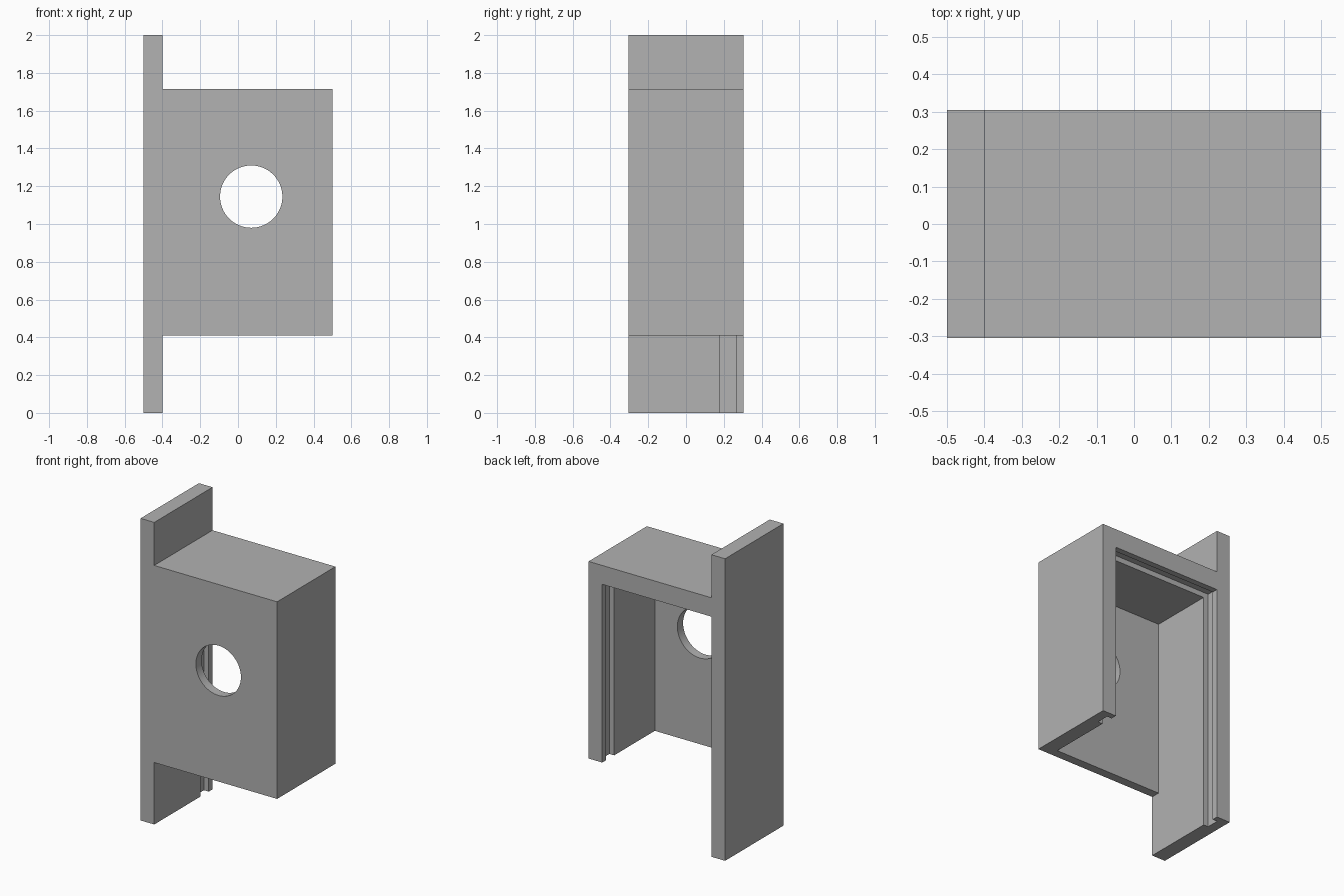
import bpy
import bmesh
from math import radians
from mathutils import Matrix, Vector

if "Cube" in bpy.data.objects:
    bpy.data.objects.remove(bpy.data.objects["Cube"], do_unlink=True)

HALF_DEPTH = 0.305
TOP, BOTTOM = 1.715, 0.41      # outer height limits of the box
WALL = 0.4                     # inner side wall position
CEILING = 1.59
FRONT_WALL = 0.06
GROOVE_DEPTH = 0.035

grey = bpy.data.materials.new("plain grey")
grey.use_nodes = True
colour = (0.445, 0.445, 0.445, 1)
grey.diffuse_color = colour
grey.node_tree.nodes["Principled BSDF"].inputs["Base Color"].default_value = colour


def finish(name, bm):
    bmesh.ops.recalc_face_normals(bm, faces=bm.faces)
    mesh = bpy.data.meshes.new(name)
    bm.to_mesh(mesh)
    bm.free()
    mesh.materials.append(grey)
    obj = bpy.data.objects.new(name, mesh)
    bpy.context.collection.objects.link(obj)
    return obj


def box(name, low, high):
    low, high = Vector(low), Vector(high)
    bm = bmesh.new()
    bmesh.ops.create_cube(bm, size=1)
    for v in bm.verts:
        v.co = [high[i] if v.co[i] > 0 else low[i] for i in range(3)]
    return finish(name, bm)


def cylinder(name, centre, radius, length):
    bm = bmesh.new()
    bmesh.ops.create_cone(
        bm, cap_ends=True, segments=64, radius1=radius, radius2=radius, depth=length,
        matrix=Matrix.Translation(centre) @ Matrix.Rotation(radians(90), 4, "X"))
    return finish(name, bm)


def cut(target, cutter):
    cutter.hide_render = True
    mod = target.modifiers.new("cut", "BOOLEAN")
    mod.operation = "DIFFERENCE"
    mod.solver = "EXACT"
    mod.object = cutter
    bpy.context.view_layer.objects.active = target
    bpy.ops.object.modifier_apply(modifier=mod.name)
    bpy.data.objects.remove(cutter, do_unlink=True)


# Housing with tall mounting plate: front outline pushed back to full depth
outline = [(-0.5, 0), (-WALL, 0), (-WALL, BOTTOM), (0.5, BOTTOM),
           (0.5, TOP), (-WALL, TOP), (-WALL, 2), (-0.5, 2)]
bm = bmesh.new()
face = bm.faces.new([bm.verts.new((x, -HALF_DEPTH, z)) for x, z in outline])
pushed = bmesh.ops.extrude_face_region(bm, geom=[face])["geom"]
bmesh.ops.translate(bm, vec=(0, 2 * HALF_DEPTH, 0),
                    verts=[g for g in pushed if isinstance(g, bmesh.types.BMVert)])
housing = finish("box_housing", bm)

# Cavity open at the back and below
cut(housing, box("cavity_cutter", (-WALL, FRONT_WALL - HALF_DEPTH, -0.1),
                 (WALL, 0.5, CEILING)))

# Sliding panel groove around both sides and the ceiling
reach = WALL + GROOVE_DEPTH
cut(housing, box("groove_cutter", (-reach, 0.18, -0.2),
                 (reach, 0.265, CEILING + GROOVE_DEPTH)))

# Round entrance hole
cut(housing, cylinder("hole_cutter", (0.07, -HALF_DEPTH, 1.145), 0.165, 0.3))

bpy.ops.object.select_all(action="DESELECT")
housing.select_set(True)
bpy.context.view_layer.objects.active = housing
bpy.ops.object.shade_smooth_by_angle(angle=radians(30))
